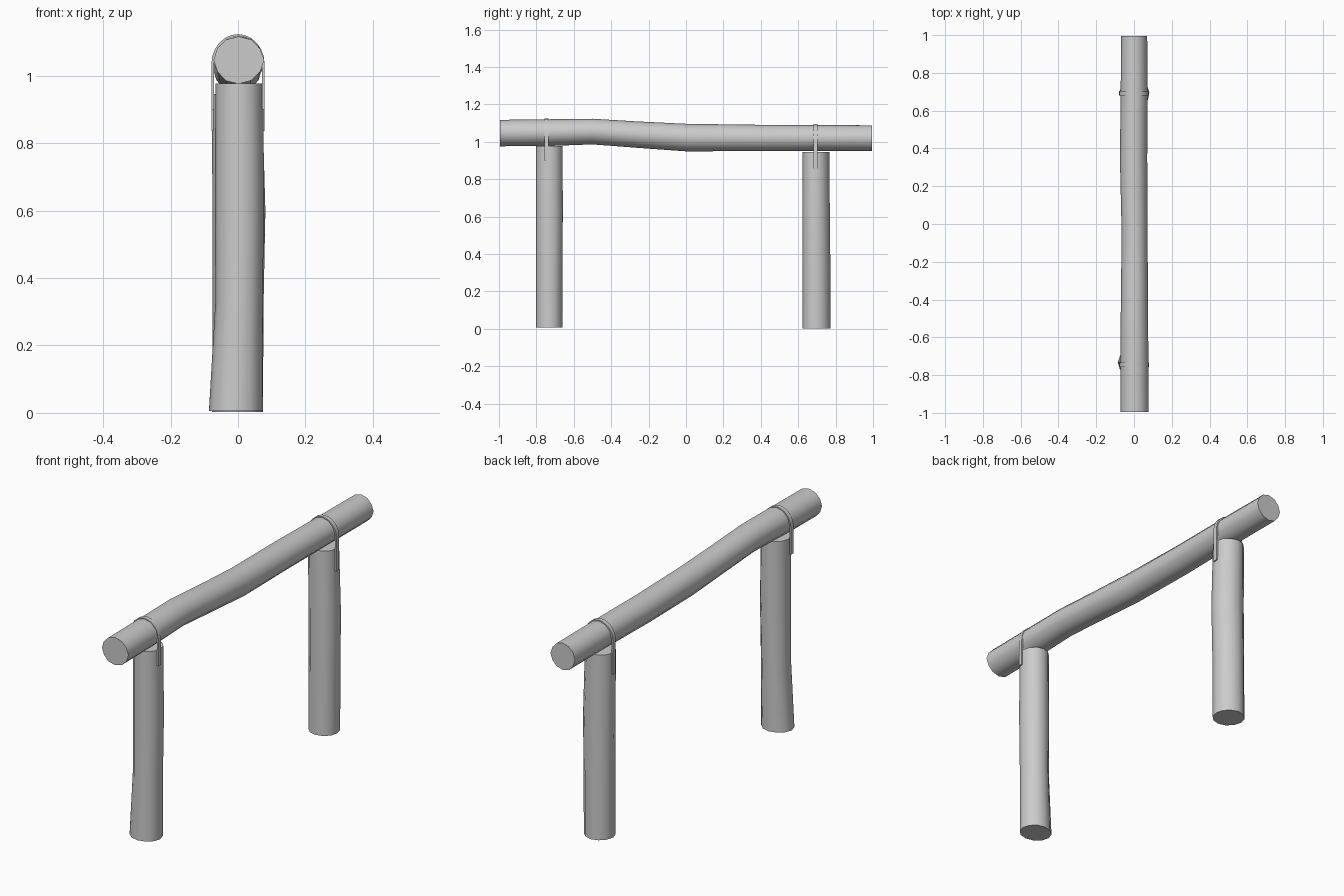
import bpy, bmesh, math, random
from mathutils import Vector

if "Cube" in bpy.data.objects:
    bpy.data.objects.remove(bpy.data.objects["Cube"])

random.seed(4)
SIDES = 12


def finish(name, bm, angle):
    bmesh.ops.recalc_face_normals(bm, faces=bm.faces)
    me = bpy.data.meshes.new(name)
    bm.to_mesh(me)
    bm.free()
    ob = bpy.data.objects.new(name, me)
    bpy.context.collection.objects.link(ob)
    bpy.ops.object.select_all(action='DESELECT')
    ob.select_set(True)
    bpy.context.view_layer.objects.active = ob
    bpy.ops.object.shade_smooth_by_angle(angle=math.radians(angle))
    return ob


def skin(bm, rings, close=True):
    """Bridge successive rings of points and cap both ends."""
    rows = [[bm.verts.new(p) for p in r] for r in rings]
    n = len(rows[0])
    for a, b in zip(rows, rows[1:]):
        for i in range(n):
            j = (i + 1) % n
            bm.faces.new((a[i], a[j], b[j], b[i]))
    bm.faces.new(rows[0])
    bm.faces.new(rows[-1])


def log(name, stations, along):
    """Rough log: stations are (centre, half-width u, half-width v)."""
    wob = [random.uniform(0.97, 1.02) for _ in range(SIDES)]
    rings = []
    for c, ru, rv in stations:
        ring = []
        for i in range(SIDES):
            t = 2 * math.pi * i / SIDES
            u, v = ru * wob[i] * math.cos(t), rv * wob[i] * math.sin(t)
            off = (u, v, 0) if along == 'z' else (u, 0, v)
            ring.append(Vector(c) + Vector(off))
        rings.append(ring)
    bm = bmesh.new()
    skin(bm, rings)
    return finish(name, bm, 50)


def strap(name, y, cz, bottom, top, w=0.022, t=0.008):
    """Flat metal band arched over the rail with two legs on the post."""
    r = 0.079
    path = [(-r, bottom, -1, 0)]
    for i in range(13):
        a = math.pi * (1 - i / 12)
        path.append((r * math.cos(a), cz + (top - cz) * math.sin(a),
                     math.cos(a), math.sin(a)))
    path.append((r, bottom, 1, 0))
    rings = []
    for x, z, nx, nz in path:
        rings.append([(x - nx * d, y + s * w / 2, z - nz * d)
                      for d, s in ((0, -1), (0, 1), (t, 1), (t, -1))])
    bm = bmesh.new()
    skin(bm, rings)
    return finish(name, bm, 35)


# Front and rear posts
log("front_post", [((-0.005, -0.732, 0.006), 0.080, 0.072),
                   ((0.004, -0.731, 0.33), 0.070, 0.072),
                   ((0.006, -0.730, 0.62), 0.073, 0.073),
                   ((0.005, -0.731, 0.978), 0.071, 0.073)], 'z')
log("rear_post", [((0.000, 0.697, 0.002), 0.076, 0.075),
                  ((0.001, 0.697, 0.30), 0.076, 0.074),
                  ((0.004, 0.695, 0.60), 0.079, 0.073),
                  ((-0.002, 0.694, 0.946), 0.075, 0.071)], 'z')

# Slightly bent top rail
log("top_rail", [((0.002, -0.995, 1.047), 0.075, 0.070),
                 ((0.002, -0.75, 1.049), 0.074, 0.071),
                 ((0.001, -0.50, 1.055), 0.072, 0.068),
                 ((0.002, -0.25, 1.038), 0.070, 0.070),
                 ((0.002, 0.00, 1.023), 0.069, 0.073),
                 ((-0.003, 0.35, 1.021), 0.072, 0.070),
                 ((0.000, 0.70, 1.021), 0.071, 0.068),
                 ((0.000, 0.995, 1.020), 0.069, 0.068)], 'y')

# Straps holding the rail to the posts
strap("front_strap", -0.745, 1.035, 0.90, 1.124)
strap("rear_strap", 0.692, 1.01, 0.836, 1.094)
